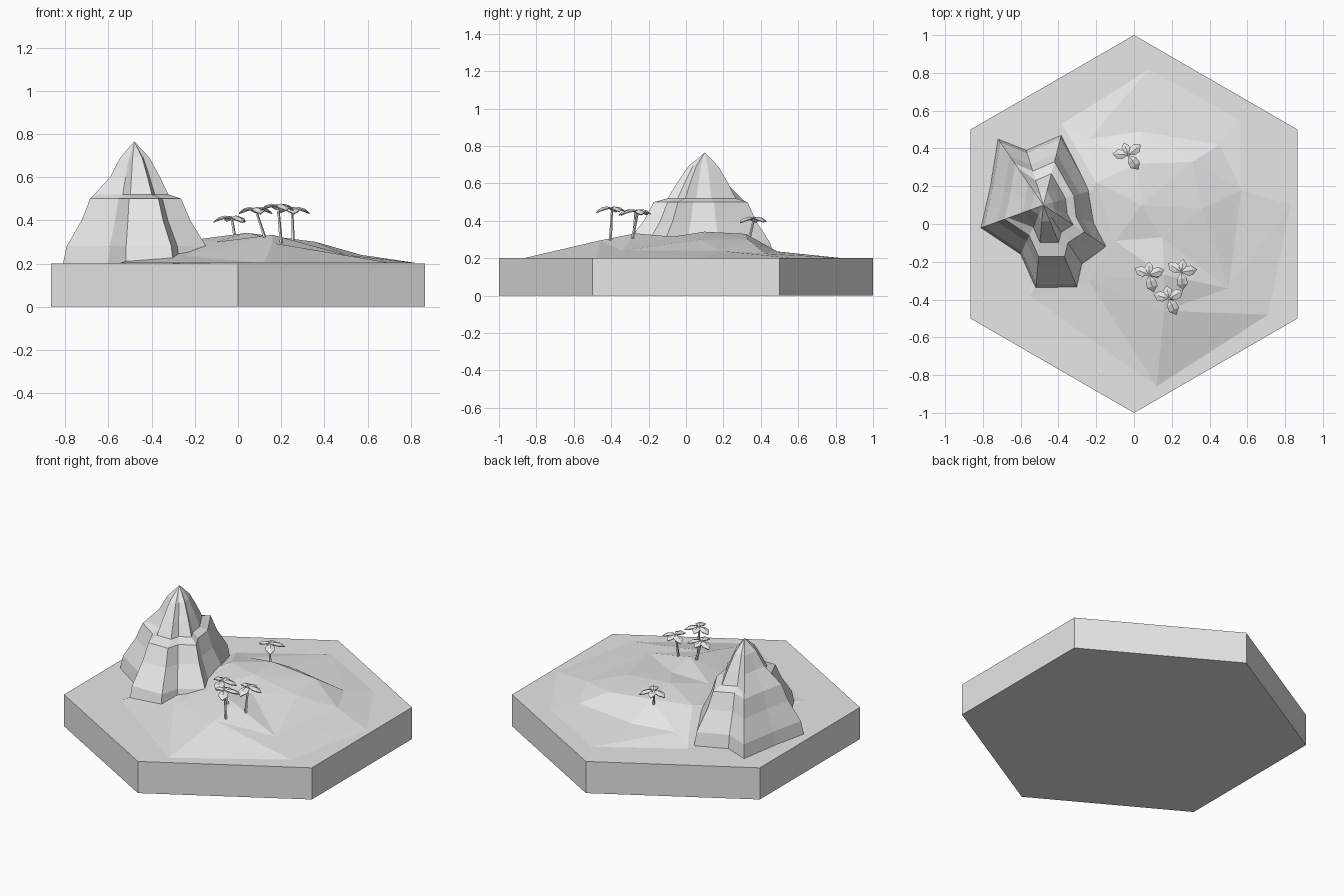
import bpy
import bmesh
import math
from mathutils import Vector, Matrix
from mathutils.geometry import delaunay_2d_cdt

default_cube = bpy.data.objects.get("Cube")
if default_cube:
    bpy.data.objects.remove(default_cube, do_unlink=True)

# One plain material shared by all parts
grey = bpy.data.materials.new("plain light grey")
grey.use_nodes = True
colour = (0.8, 0.8, 0.8, 1)
grey.diffuse_color = colour
grey.node_tree.nodes["Principled BSDF"].inputs["Base Color"].default_value = colour


def make_object(name, verts, faces, closed=True):
    """Create a flat-shaded mesh object from vertices and faces."""
    mesh = bpy.data.meshes.new(name)
    mesh.from_pydata([tuple(v) for v in verts], [], faces)
    if closed:
        bm = bmesh.new()
        bm.from_mesh(mesh)
        bmesh.ops.recalc_face_normals(bm, faces=bm.faces)
        bm.to_mesh(mesh)
        bm.free()
    mesh.materials.append(grey)
    obj = bpy.data.objects.new(name, mesh)
    bpy.context.collection.objects.link(obj)
    return obj


def loft(name, rings, apex=None):
    """Join rings of equal size, capped below and closed by a cap or an apex."""
    count = len(rings[0])
    verts = [v for ring in rings for v in ring]
    faces = [list(range(count))]
    for level in range(len(rings) - 1):
        low, high = level * count, (level + 1) * count
        for i in range(count):
            j = (i + 1) % count
            faces.append([low + i, low + j, high + j, high + i])
    top = (len(rings) - 1) * count
    if apex is None:
        faces.append(list(range(top, top + count)))
    else:
        verts.append(apex)
        for i in range(count):
            faces.append([top + i, top + (i + 1) % count, len(verts) - 1])
    return make_object(name, verts, faces)


# Hexagonal ground slab
def hexagon(z):
    return [Vector((math.sin(i * math.pi / 3), math.cos(i * math.pi / 3), z)) for i in range(6)]


loft("hexagonal_base", [hexagon(0), hexagon(0.2)])

# Low hill: rim points at ground level, crest points above
rim = [(0.08, 0.82), (-0.38, 0.53), (-0.55, -0.38), (0.12, -0.86),
       (0.71, -0.48), (0.83, 0.1), (0.56, 0.55)]
crest = [(-0.24, 0.45, 0.24), (0.04, 0.49, 0.235), (0.45, 0.42, 0.225),
         (-0.2, 0.22, 0.31), (0.02, 0.32, 0.33), (0.31, 0.33, 0.3),
         (0.57, 0.18, 0.24), (0.36, 0.08, 0.3), (0.04, 0.1, 0.342),
         (-0.1, -0.09, 0.3), (0.15, -0.07, 0.315), (-0.24, -0.3, 0.235),
         (0.16, -0.27, 0.333), (0.16, -0.46, 0.295), (0.5, -0.34, 0.24)]
hill_points = [Vector((x, y, 0.202)) for x, y in rim] + [Vector(p) for p in crest]
triangles = delaunay_2d_cdt([p.xy for p in hill_points], [], [], 0, 0.0001)[2]
make_object("low_hill", hill_points, triangles, closed=False)

# Rocky mountain: star-shaped foot lofted through narrowing tiers
centre = Vector((-0.48, 0.1, 0))
peak = Vector((-0.48, 0.1, 0.765))
foot = [(-0.72, 0.45), (-0.57, 0.39), (-0.385, 0.47), (-0.3, 0.32), (-0.22, 0.18),
        (-0.2, 0), (-0.13, -0.13), (-0.27, -0.22), (-0.3, -0.34), (-0.52, -0.34),
        (-0.6, -0.16), (-0.81, -0.02), (-0.76, 0.2)]
tiers = [(0.2, 1), (0.28, 0.95), (0.4, 0.74), (0.5, 0.62),
         (0.52, 0.45), (0.6, 0.34), (0.69, 0.2)]


def mountain_ring(z, scale):
    ring = []
    for x, y in foot:
        arm = Vector((x, y, 0)) - centre
        # The left flank slopes evenly instead of stepping into a shelf
        widen = 1.25 if z == 0.52 and arm.x < -0.15 else 1
        ring.append(centre + arm * scale * widen + Vector((0, 0, z)))
    return ring


loft("rocky_mountain", [mountain_ring(z, s) for z, s in tiers], peak)


# Palm trees: tapered leaning trunk with four drooping folded leaves
def palm_trunk(name, bottom, top):
    rings = []
    for point, radius in ((bottom, 0.009), (bottom.lerp(top, 0.5), 0.007), (top, 0.006)):
        rings.append([point + Vector((math.cos(i * math.tau / 5), math.sin(i * math.tau / 5), 0)) * radius
                      for i in range(5)])
    loft(name, rings)


def palm_leaf(name, crown, angle, length):
    # Profile along the leaf: distance, half width, height
    profile = [(0.35, 0.28, 0.08), (0.68, 0.3, 0)]
    verts = [Vector((0, 0, 0))]
    for along, half, height in profile:
        for side in (-1, 0, 1):
            verts.append(Vector((along, side * half, height - abs(side) * 0.1)))
    verts.append(Vector((1, 0, -0.25)))
    faces = [(0, 1, 2), (0, 2, 3), (1, 4, 5, 2), (2, 5, 6, 3), (4, 7, 5), (5, 7, 6)]
    turn = Matrix.Rotation(angle, 3, "Z")
    leaf = make_object(name, [crown + turn @ v * length for v in verts], faces, closed=False)
    thick = leaf.modifiers.new("thickness", "SOLIDIFY")
    thick.thickness = 0.006


palms = [((0.13, -0.28, 0.3), (0.08, -0.27, 0.455), 20),
         ((0.255, -0.29, 0.29), (0.25, -0.255, 0.455), 30),
         ((0.2, -0.405, 0.28), (0.185, -0.395, 0.47), 10),
         ((-0.01, 0.335, 0.29), (-0.03, 0.365, 0.415), 0)]
leaf_angles = [(175, 0.085), (110, 0.07), (40, 0.085), (-55, 0.095)]

for n, (bottom, top, spin) in enumerate(palms, 1):
    palm_trunk(f"palm_trunk_{n}", Vector(bottom), Vector(top))
    for k, (angle, length) in enumerate(leaf_angles, 1):
        palm_leaf(f"palm_{n}_leaf_{k}", Vector(top), math.radians(angle - spin), length)
